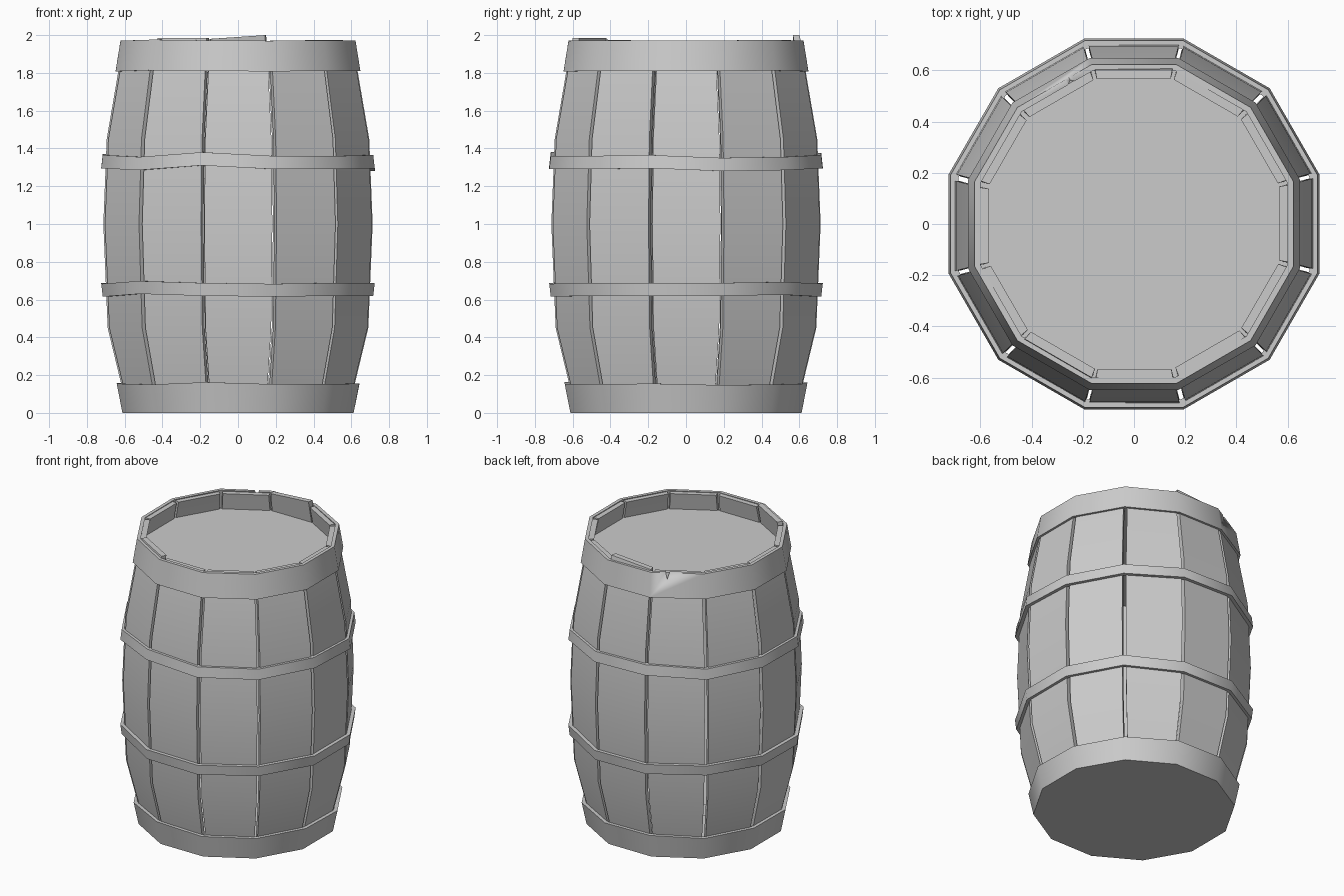
import bpy, bmesh, math, random
from mathutils import Matrix, Vector

SIDES = 12
STEP = 2 * math.pi / SIDES
TAN = math.tan(STEP / 2)
random.seed(4)

if "Cube" in bpy.data.objects:
    bpy.data.objects.remove(bpy.data.objects["Cube"])

grey = bpy.data.materials.new("plain grey")
grey.use_nodes = True
GREY = (0.6, 0.6, 0.6, 1)
grey.diffuse_color = GREY
grey.node_tree.nodes["Principled BSDF"].inputs["Base Color"].default_value = GREY


def finish(bm, name, angle=35):
    bmesh.ops.remove_doubles(bm, verts=bm.verts, dist=0.0005)
    bmesh.ops.recalc_face_normals(bm, faces=bm.faces)
    mesh = bpy.data.meshes.new(name)
    bm.to_mesh(mesh)
    bm.free()
    mesh.materials.append(grey)
    obj = bpy.data.objects.new(name, mesh)
    bpy.context.collection.objects.link(obj)
    bpy.ops.object.select_all(action='DESELECT')
    obj.select_set(True)
    bpy.context.view_layer.objects.active = obj
    bpy.ops.object.shade_smooth_by_angle(angle=math.radians(angle))
    return obj


def revolve(name, profile, closed=True, wobble=None):
    """Sweep (apothem, z) points around twelve sides; wobble lifts each corner."""
    bm = bmesh.new()
    rings = []
    for k in range(SIDES):
        a = STEP * (k + 0.5)
        dz = wobble[k] if wobble else 0
        rings.append([bm.verts.new((r / math.cos(STEP / 2) * math.cos(a),
                                    r / math.cos(STEP / 2) * math.sin(a),
                                    z + (dz if z > 0 else 0)))
                      for r, z in profile])
    n = len(profile)
    for k in range(SIDES):
        p, q = rings[k], rings[(k + 1) % SIDES]
        for i in range(n if closed else n - 1):
            j = (i + 1) % n
            bm.faces.new((p[i], q[i], q[j], p[j]))
    return finish(bm, name)


# Staves: curved planks with narrow gaps between them
STAVE = [(0.595, 0.02), (0.62, 0.16), (0.69, 0.45), (0.713, 1.0),
         (0.695, 1.45), (0.635, 1.8), (0.602, 1.966)]
THICK = 0.036


def stave(k):
    bm = bmesh.new()
    shift = random.uniform(0, 0.008)
    rings = []
    for r, z in STAVE:
        h = r * TAN - 0.011
        inner = h - 0.006
        rings.append([bm.verts.new(c) for c in (
            (r, shift - h, z), (r, shift + h, z),
            (r - THICK, shift + inner, z), (r - THICK, shift - inner, z))])
    for a, b in zip(rings, rings[1:]):
        for i in range(4):
            j = (i + 1) % 4
            bm.faces.new((a[i], a[j], b[j], b[i]))
    bm.faces.new(rings[0])
    bm.faces.new(rings[-1])
    # Two planks stand a little proud of the rim
    for v in rings[-1]:
        if k == 3:
            v.co.z = 2.0 if v.co.y < 0 else 1.98
        elif k == 8:
            v.co.z = 1.985
    bm.transform(Matrix.Rotation(k * STEP, 4, 'Z'))
    finish(bm, f"stave_{k + 1}", 25)


for k in range(SIDES):
    stave(k)

# Thin middle hoops, slightly uneven
upper = [-0.015, -0.01, 0, 0.01, -0.005, 0.005, 0, -0.01, 0.015, -0.005, -0.005, 0]
lower = [0, 0.005, -0.005, 0, 0.005, 0, -0.005, 0.01, 0, -0.005, 0, 0]
revolve("upper_hoop", [(0.695, 1.295), (0.724, 1.295), (0.716, 1.365), (0.685, 1.365)],
        wobble=upper)
revolve("lower_hoop", [(0.69, 0.62), (0.716, 0.62), (0.724, 0.688), (0.70, 0.688)],
        wobble=lower)

# Broad end hoops; the lower one includes the flat base
revolve("bottom_hoop", [(0, 0), (0.612, 0), (0.642, 0.155), (0.615, 0.155), (0.59, 0.03), (0, 0.03)],
        closed=False, wobble=[w * 0.5 for w in upper])
top_hoop = revolve("top_hoop", [(0.628, 1.81), (0.648, 1.81), (0.622, 1.972), (0.599, 1.972)],
                   wobble=[w * 0.4 for w in lower])

# Small V-shaped nick in the top hoop
bm = bmesh.new()
ends = [[bm.verts.new((x, y, z)) for y, z in ((-0.03, 2.02), (0.03, 2.02), (0, 1.925))]
        for x in (0.5, 0.75)]
for face in ends:
    bm.faces.new(face)
for i in range(3):
    j = (i + 1) % 3
    bm.faces.new((ends[0][i], ends[0][j], ends[1][j], ends[1][i]))
bm.transform(Matrix.Rotation(math.radians(114), 4, 'Z'))
cutter = finish(bm, "nick_cutter")
cutter.hide_render = True
mod = top_hoop.modifiers.new("nick", 'BOOLEAN')
mod.operation = 'DIFFERENCE'
mod.solver = 'EXACT'
mod.object = cutter
bpy.context.view_layer.objects.active = top_hoop
bpy.ops.object.modifier_apply(modifier=mod.name)
bpy.data.objects.remove(cutter)

# Sunken lid
revolve("lid", [(0, 1.85), (0.6, 1.85), (0.6, 1.82), (0, 1.82)], closed=False)
